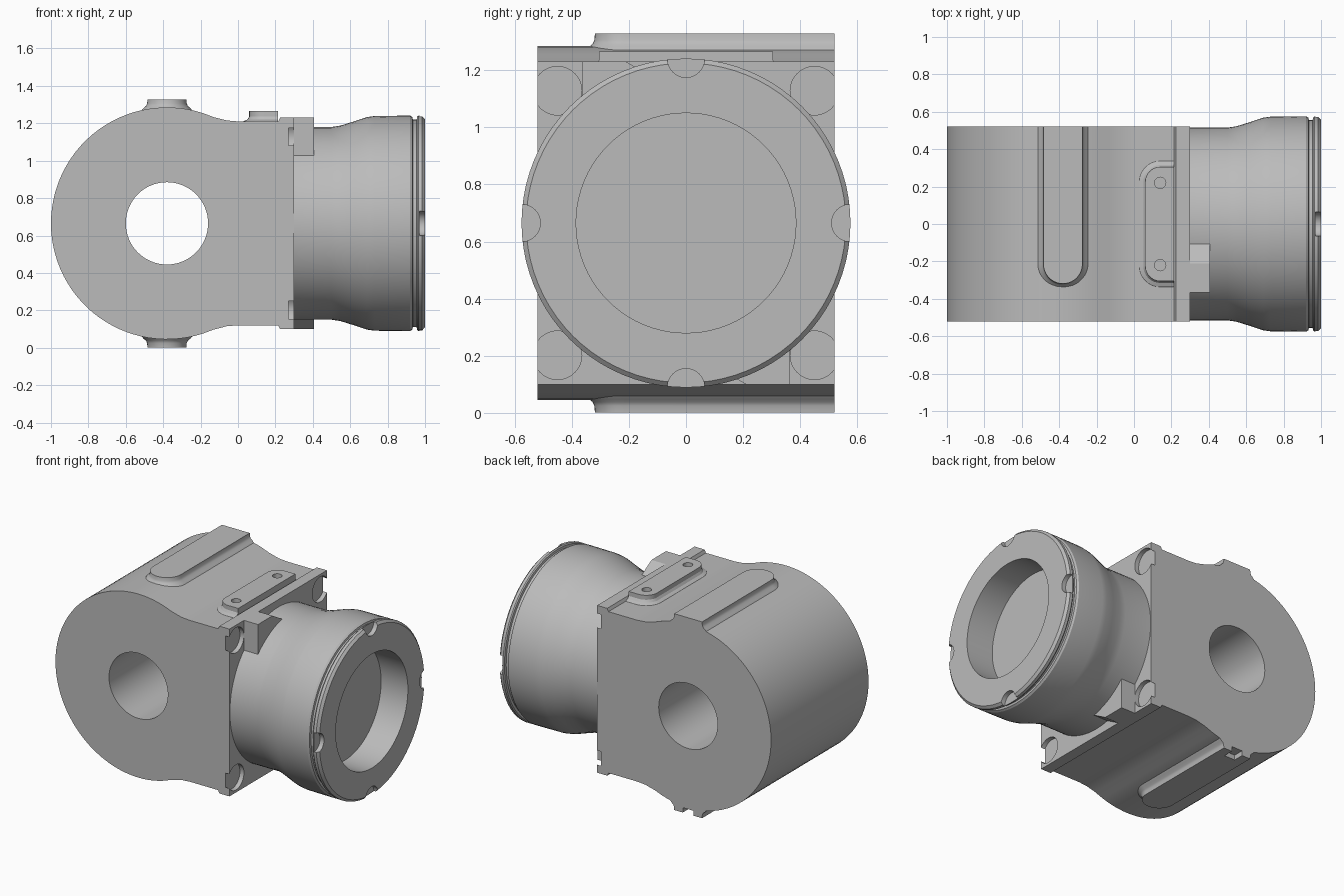
import bpy, bmesh, math
from mathutils import Matrix, Vector

if "Cube" in bpy.data.objects:
    bpy.data.objects.remove(bpy.data.objects["Cube"], do_unlink=True)

MID = 0.665      # height of the barrel axis and of the bore
HALF = 0.52      # half width of the housing
BORE_X = -0.38

grey = bpy.data.materials.new("plain grey")
grey.use_nodes = True
grey.diffuse_color = (0.5, 0.5, 0.5, 1)
grey.node_tree.nodes["Principled BSDF"].inputs["Base Color"].default_value = (0.5, 0.5, 0.5, 1)


def finish(bm, name):
    bmesh.ops.remove_doubles(bm, verts=bm.verts, dist=1e-5)
    bmesh.ops.recalc_face_normals(bm, faces=bm.faces)
    mesh = bpy.data.meshes.new(name)
    bm.to_mesh(mesh)
    bm.free()
    mesh.materials.append(grey)
    ob = bpy.data.objects.new(name, mesh)
    bpy.context.collection.objects.link(ob)
    return ob


def loft(name, rings):
    """Skin a stack of equal-length closed outlines and cap both ends."""
    bm = bmesh.new()
    loops = [[bm.verts.new(p) for p in ring] for ring in rings]
    for a, b in zip(loops, loops[1:]):
        for i in range(len(a)):
            j = (i + 1) % len(a)
            bm.faces.new((a[i], a[j], b[j], b[i]))
    bm.faces.new(loops[0])
    bm.faces.new(loops[-1])
    return finish(bm, name)


def cylinder(name, centre, radius, depth, axis, sides=48):
    bm = bmesh.new()
    turn = Vector((0, 0, 1)).rotation_difference(Vector(axis)).to_matrix().to_4x4()
    bmesh.ops.create_cone(bm, cap_ends=True, segments=sides, radius1=radius, radius2=radius,
                          depth=depth, matrix=Matrix.Translation(centre) @ turn)
    return finish(bm, name)


def box(name, lo, hi):
    return loft(name, [[(lo[0], lo[1], z), (hi[0], lo[1], z), (hi[0], hi[1], z), (lo[0], hi[1], z)]
                       for z in (lo[2], hi[2])])


def cut(ob, cutters):
    bpy.context.view_layer.objects.active = ob
    for c in cutters:
        c.hide_render = True
        mod = ob.modifiers.new("cut", "BOOLEAN")
        mod.operation, mod.solver, mod.object = "DIFFERENCE", "EXACT", c
        bpy.ops.object.modifier_apply(modifier=mod.name)
        bpy.data.objects.remove(c, do_unlink=True)


def arc(cx, cy, r, a0, a1, n):
    return [(cx + r * math.cos(math.radians(a0 + (a1 - a0) * i / n)),
             cy + r * math.sin(math.radians(a0 + (a1 - a0) * i / n))) for i in range(n + 1)]


# Housing: round back end blending into a square flange
neck = [(0.3, 0.565), (0.225, 0.565), (0.215, 0.545), (0, 0.545),
        (-0.06, 0.55), (-0.13, 0.568)]
outline = neck + arc(BORE_X, 0, 0.62, 72, 288, 56) + [(x, -z) for x, z in reversed(neck)]
housing = loft("housing", [[(x, y, MID + z) for x, z in outline] for y in (-HALF, HALF)])
pockets = [cylinder("pocket", (0.32, sy * 0.45, MID + sz * 0.463), 0.085, 0.1, (1, 0, 0))
           for sy in (-1, 1) for sz in (-1, 1)]
cut(housing, [cylinder("bore", (BORE_X, 0, MID), 0.22, 2, (0, 1, 0), 64)] + pockets)


# Keys above and below the round end, with a flared foot
def key_ring(r, z):
    pts = arc(BORE_X, -0.215, r, 180, 360, 20)
    pts += [(BORE_X + r, HALF), (BORE_X - r, HALF)]
    return [(x, y, z) for x, y in pts]


key_steps = [(0.14, 1.262), (0.125, 1.282), (0.112, 1.292), (0.106, 1.305), (0.104, 1.328)]
upper_key = loft("upper_key", [key_ring(r, z) for r, z in key_steps])
lower_key = loft("lower_key", [key_ring(r, 2 * MID - z) for r, z in key_steps])
cut(lower_key, [box("slot", (BORE_X - 0.04, 0.45, -0.1), (BORE_X + 0.04, 0.6, 0.035))])


# Mounting pad with two screw holes
def pad_ring(grow, z):
    left, side, r = 0.06 - grow, 0.305 + grow, 0.08 + grow
    pts = [(0.215, side)] + arc(left + r, side - r, r, 90, 180, 8)
    pts += arc(left + r, r - side, r, 180, 270, 8) + [(0.215, -side)]
    return [(x, y, z) for x, y in pts]


pad = loft("mounting_pad", [pad_ring(g, z) for g, z in
                            ((0.035, 1.205), (0.03, 1.212), (0.01, 1.22), (0, 1.235), (0, 1.265))])
cut(pad, [cylinder("screw_hole", (0.14, s * 0.22, 1.265), 0.03, 0.07, (0, 0, 1), 24) for s in (-1, 1)])

# Barrel: turned profile along x with a groove, an end ring and a recess
profile = [(0.28, 0), (0.28, 0.515), (0.5, 0.515), (0.55, 0.523), (0.62, 0.545), (0.69, 0.568),
           (0.73, 0.574), (0.92, 0.576), (0.932, 0.568), (0.935, 0.555), (0.955, 0.555), (0.958, 0.57),
           (0.965, 0.576), (0.985, 0.576), (1, 0.56), (1, 0.385), (0.8, 0.385), (0.8, 0)]
bm = bmesh.new()
verts = [bm.verts.new((x, 0, MID + r)) for x, r in profile]
edges = [bm.edges.new(pair) for pair in zip(verts, verts[1:])]
bmesh.ops.spin(bm, geom=verts + edges, cent=(0, 0, MID), axis=(1, 0, 0),
               angle=math.tau, steps=80, use_duplicate=False)
barrel = finish(bm, "barrel")
notches = [cylinder("notch", (1, 0.575 * math.cos(a), MID + 0.575 * math.sin(a)), 0.065, 0.06, (1, 0, 0))
           for a in (0, math.pi / 2, math.pi, -math.pi / 2)]
cut(barrel, notches)

# Braces between flange and barrel, placed diagonally opposite
brace = [(-0.365, 0.3), (-0.365, 0.565), (-0.21, 0.565), (-0.1, 0.5)]
for name, s in (("upper_brace", 1), ("lower_brace", -1)):
    loft(name, [[(x, s * y, MID + s * z) for y, z in brace] for x in (0.29, 0.405)])

# Smooth curved surfaces, keep sharp edges
bpy.ops.object.select_all(action="DESELECT")
for ob in bpy.context.collection.objects:
    if ob.type == "MESH":
        ob.select_set(True)
        bpy.context.view_layer.objects.active = ob
bpy.ops.object.shade_smooth_by_angle(angle=math.radians(30))
